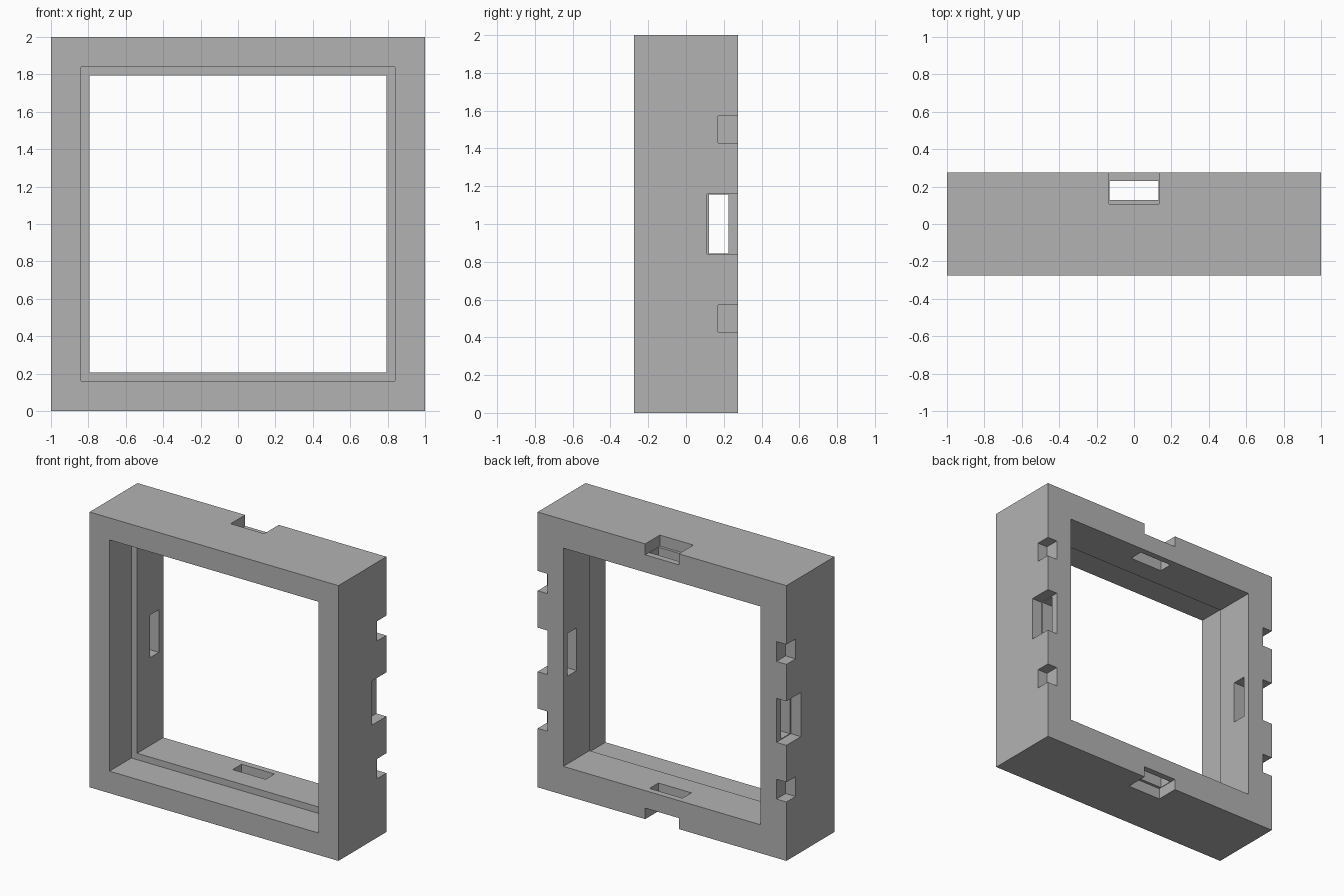
import bpy
import bmesh

if "Cube" in bpy.data.objects:
    bpy.data.objects.remove(bpy.data.objects["Cube"])

grey = bpy.data.materials.new("light grey")
grey.diffuse_color = (0.45, 0.45, 0.45, 1)
grey.use_nodes = True
grey.node_tree.nodes["Principled BSDF"].inputs["Base Color"].default_value = grey.diffuse_color


def box(name, lo, hi):
    """Axis-aligned box between two corners."""
    bm = bmesh.new()
    bmesh.ops.create_cube(bm, size=1)
    for v in bm.verts:
        v.co = [(a + b) / 2 + c * (b - a) for a, b, c in zip(lo, hi, v.co)]
    mesh = bpy.data.meshes.new(name)
    bm.to_mesh(mesh)
    bm.free()
    mesh.materials.append(grey)
    obj = bpy.data.objects.new(name, mesh)
    bpy.context.collection.objects.link(obj)
    return obj


def cut(target, lo, hi):
    """Subtract a box from the target and remove the cutter."""
    cutter = box("cutter", lo, hi)
    cutter.hide_render = True
    mod = target.modifiers.new("cut", 'BOOLEAN')
    mod.operation = 'DIFFERENCE'
    mod.solver = 'EXACT'
    mod.object = cutter
    bpy.context.view_layer.objects.active = target
    bpy.ops.object.modifier_apply(modifier=mod.name)
    bpy.data.objects.remove(cutter)


HALF, BACK = 1.0, 0.275
REAR, FRONT = 0.793, 0.84      # half widths of the rear and front openings
STEP = -0.025                  # depth of the ledge
NOTCH = 0.92                   # notches reach in to here
OUT = 1.1                      # cutters overshoot the outside

frame = box("square_frame", (-HALF, -BACK, 0), (HALF, BACK, 2))

# Opening with a stepped ledge
cut(frame, (-REAR, -0.5, 1 - REAR), (REAR, 0.5, 1 + REAR))
cut(frame, (-FRONT, -0.5, 1 - FRONT), (FRONT, STEP, 1 + FRONT))

for s in (-1, 1):
    def span(a, b):
        return sorted((s * a, s * b))

    # Side notches: a wide middle one with a through slot, two small ones
    x0, x1 = span(NOTCH, OUT)
    cut(frame, (x0, 0.11, 0.84), (x1, 0.4, 1.16))
    for z in (0.5, 1.5):
        cut(frame, (x0, 0.17, z - 0.072), (x1, 0.4, z + 0.072))
    x0, x1 = span(0.7, 0.95)
    cut(frame, (x0, 0.122, 0.845), (x1, 0.225, 1.155))

    # Top and bottom notches with through slots
    z0, z1 = span(NOTCH, OUT)
    cut(frame, (-0.135, 0.108, 1 + z0), (0.135, 0.4, 1 + z1))
    z0, z1 = span(0.7, 0.95)
    cut(frame, (-0.132, 0.128, 1 + z0), (0.132, 0.23, 1 + z1))
